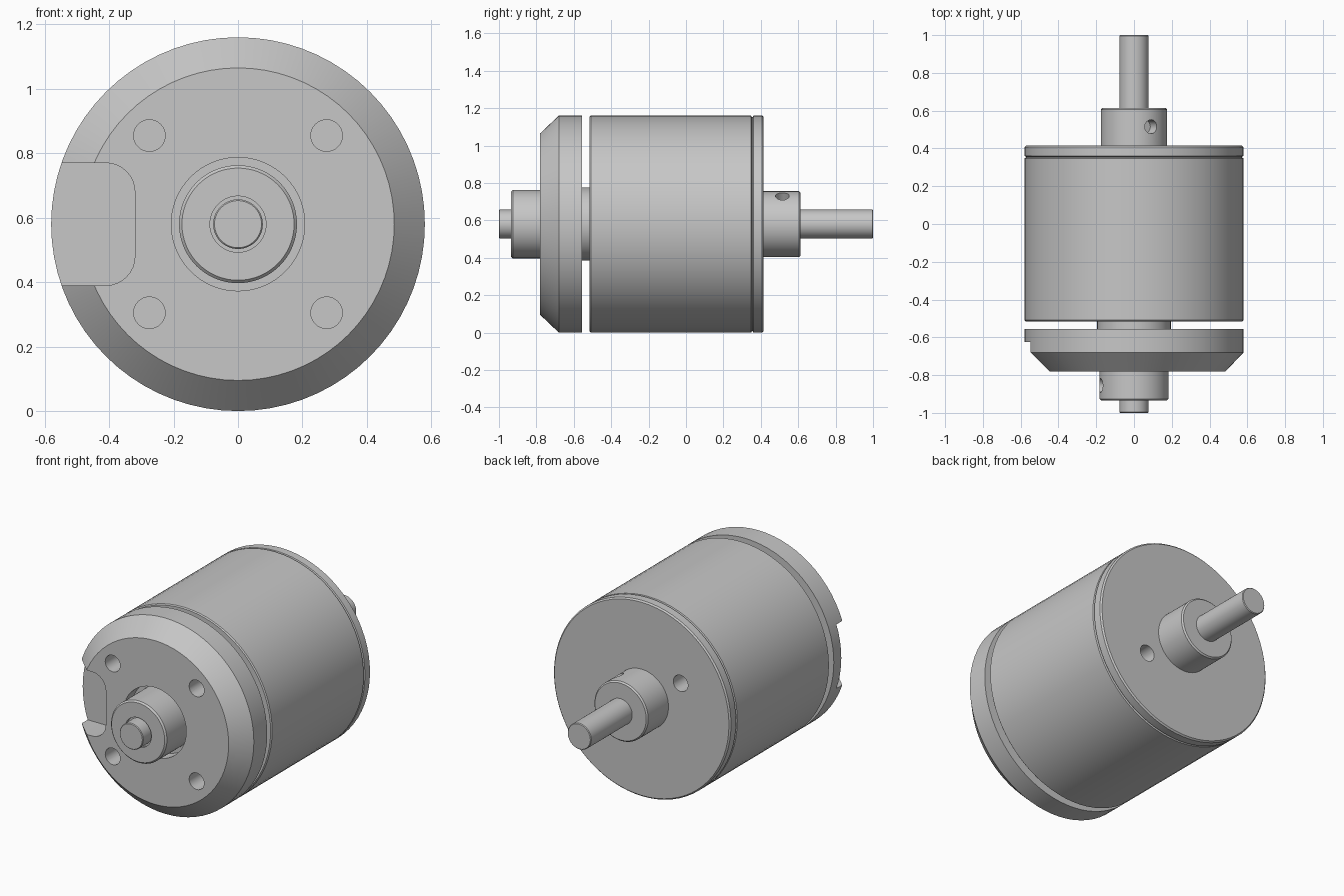
import bpy, bmesh
from math import pi, sin, cos, radians
from mathutils import Matrix, Vector

cube = bpy.data.objects.get("Cube")
if cube:
    bpy.data.objects.remove(cube, do_unlink=True)

CZ = 0.58   # height of the motor axis

steel = bpy.data.materials.new("brushed_grey")
steel.use_nodes = True
GREY = (0.57, 0.57, 0.57, 1)
steel.diffuse_color = GREY
steel.node_tree.nodes["Principled BSDF"].inputs["Base Color"].default_value = GREY


def make_object(name, bm):
    bmesh.ops.recalc_face_normals(bm, faces=bm.faces)
    mesh = bpy.data.meshes.new(name)
    bm.to_mesh(mesh)
    bm.free()
    mesh.materials.append(steel)
    obj = bpy.data.objects.new(name, mesh)
    bpy.context.collection.objects.link(obj)
    return obj


def activate(obj):
    bpy.ops.object.select_all(action="DESELECT")
    obj.select_set(True)
    bpy.context.view_layer.objects.active = obj


def lathe(name, profile, steps=72):
    """Revolve (radius, y) points, both ends on the axis, about the motor axis."""
    bm = bmesh.new()
    verts = [bm.verts.new((r, y, CZ)) for r, y in profile]
    edges = [bm.edges.new(pair) for pair in zip(verts, verts[1:])]
    bmesh.ops.spin(bm, geom=verts + edges, cent=(0, 0, CZ), axis=(0, 1, 0),
                   angle=2 * pi, steps=steps, use_merge=True)
    bmesh.ops.remove_doubles(bm, verts=bm.verts, dist=0.0001)
    return make_object(name, bm)


def drum(name, radius, y0, y1, c=0.008):
    """Solid round bar with chamfered ends."""
    return lathe(name, [(0, y0), (radius - c, y0), (radius, y0 + c),
                        (radius, y1 - c), (radius - c, y1), (0, y1)])


def drill(center, direction, radius, depth):
    """Cylindrical cutter centred on a surface point."""
    bm = bmesh.new()
    rot = Vector(direction).to_track_quat("Z", "Y").to_matrix().to_4x4()
    bmesh.ops.create_cone(bm, cap_ends=True, segments=32, radius1=radius,
                          radius2=radius, depth=2 * depth,
                          matrix=Matrix.Translation(center) @ rot)
    return make_object("drill_cutter", bm)


def cut(obj, cutters):
    for cutter in cutters:
        cutter.hide_render = True
        mod = obj.modifiers.new("cut", "BOOLEAN")
        mod.solver = "EXACT"
        mod.object = cutter
        activate(obj)
        bpy.ops.object.modifier_apply(modifier=mod.name)
        bpy.data.objects.remove(cutter, do_unlink=True)


# Front mount: chamfered disc with a bore around the collar
mount = lathe("front_mount", [(0, -0.70), (0.207, -0.70), (0.207, -0.78), (0.485, -0.78),
                              (0.58, -0.68), (0.58, -0.555), (0, -0.555)])

# Cable notch with two rounded inner corners
bm = bmesh.new()
bmesh.ops.create_cube(bm, size=1, matrix=Matrix.Translation((-0.57, -0.825, CZ))
                      @ Matrix.Diagonal((0.5, 0.4, 0.38, 1)))
inner = [e for e in bm.edges if all(v.co.x > -0.5 for v in e.verts)
         and abs(e.verts[0].co.y - e.verts[1].co.y) > 0.1]
bmesh.ops.bevel(bm, geom=inner, offset=0.09, segments=8, affect="EDGES", profile=0.5)
notch = make_object("notch_cutter", bm)

screw_holes = [drill((sx * 0.275, -0.78, CZ + sz * 0.275), (0, 1, 0), 0.049, 0.12)
               for sx in (-1, 1) for sz in (-1, 1)]
cut(mount, [notch] + screw_holes)

# Neck joining mount and rotating can
neck = drum("neck", 0.195, -0.57, -0.50, 0.002)

# Rotating can with a fine seam before the end ring
can = lathe("rotor_can", [(0, -0.515), (0.574, -0.515), (0.58, -0.509), (0.58, 0.348),
                          (0.572, 0.352), (0.572, 0.356), (0.58, 0.36),
                          (0.58, 0.407), (0.572, 0.415), (0, 0.415)])
cut(can, [drill((s * 0.255, 0.415, CZ - s * 0.16), (0, 1, 0), 0.048, 0.12)
          for s in (-1, 1)])

# Front collar with clearance around the shaft, and rear collar
front_collar = lathe("front_collar", [(0, -0.915), (0.087, -0.915), (0.087, -0.935),
                                      (0.174, -0.935), (0.183, -0.926),
                                      (0.183, -0.69), (0, -0.69)])
rear_collar = drum("rear_collar", 0.176, 0.405, 0.613)


# Set screw holes in the collars
def set_screw(collar, angle, y, radius):
    d = Vector((cos(radians(angle)), 0, sin(radians(angle))))
    cut(collar, [drill(d * radius + Vector((0, y, CZ)), d, 0.037, 0.07)])


set_screw(rear_collar, 59, 0.515, 0.176)
set_screw(front_collar, 166, -0.855, 0.183)

# Through shaft
shaft = drum("shaft", 0.077, -1, 1, 0.004)

for part in (mount, neck, can, front_collar, rear_collar, shaft):
    activate(part)
    bpy.ops.object.shade_smooth_by_angle(angle=radians(25))
